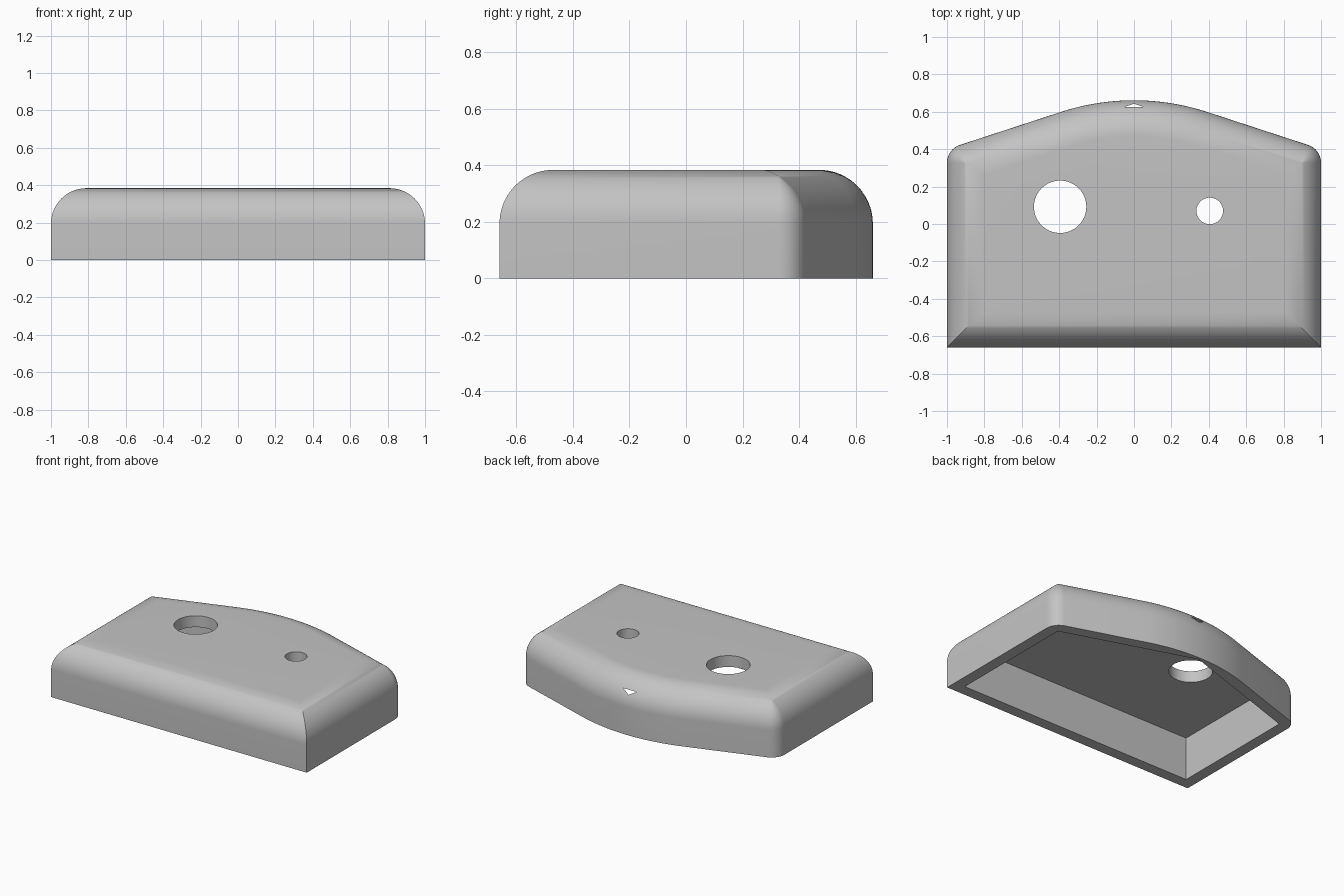
import bpy, bmesh, math
from mathutils import Vector

cube = bpy.data.objects.get("Cube")
if cube:
    bpy.data.objects.remove(cube, do_unlink=True)

HEIGHT, FILLET, WALL = 0.384, 0.19, 0.08
# Sharp outline, counter-clockwise, with a rounding radius for each corner
CORNERS = [((-1, -0.66), 0, 1), ((1, -0.66), 0, 1), ((1, 0.4), 0.1, 12),
           ((0, 0.727), 1.26, 32), ((-1, 0.4), 0.1, 12)]


def outline(inset, rounded=True):
    """Outline moved inwards by inset; corner arcs shrink with it."""
    pts = [Vector(c[0]) for c in CORNERS]
    out = []
    for i, (_, radius, steps) in enumerate(CORNERS):
        a = (pts[i] - pts[i - 1]).normalized()
        b = (pts[(i + 1) % len(pts)] - pts[i]).normalized()
        n1, n2 = Vector((-a.y, a.x)), Vector((-b.y, b.x))
        reach = max(inset, radius) if rounded else inset
        centre = pts[i] + (n1 + n2) * reach / (1 + n1.dot(n2))
        count = steps if rounded else 1
        for s in range(count):
            n = n1.slerp(n2, s / (count - 1)) if count > 1 else n1
            out.append(centre - n * (reach - inset))
    return out


def loft(name, rings):
    """Closed solid through (outline, height) rings."""
    bm = bmesh.new()
    loops = [[bm.verts.new((p.x, p.y, z)) for p in ring] for ring, z in rings]
    for low, high in zip(loops, loops[1:]):
        for i in range(len(low)):
            j = (i + 1) % len(low)
            bm.faces.new((low[i], low[j], high[j], high[i]))
    bm.faces.new(loops[0][::-1])
    bm.faces.new(loops[-1])
    bmesh.ops.remove_doubles(bm, verts=bm.verts, dist=0.00001)
    bmesh.ops.recalc_face_normals(bm, faces=bm.faces)
    mesh = bpy.data.meshes.new(name)
    bm.to_mesh(mesh)
    bm.free()
    obj = bpy.data.objects.new(name, mesh)
    bpy.context.collection.objects.link(obj)
    return obj


def circle(x, y, r, n=64):
    return [Vector((x + r * math.cos(math.tau * i / n),
                    y + r * math.sin(math.tau * i / n))) for i in range(n)]


# Outer body with a quarter-round top edge
STEPS = 20
rings = [(outline(0), 0)]
for k in range(STEPS + 1):
    t = math.pi / 2 * k / STEPS
    rings.append((outline(FILLET * (1 - math.cos(t))),
                  HEIGHT - FILLET + FILLET * math.sin(t)))
cover = loft("cover_shell", rings)

# Straight-sided cavity, open below, and the two top holes
cavity = outline(WALL, rounded=False)
cutters = [loft("cavity_cutter", [(cavity, -0.1), (cavity, HEIGHT - WALL)])]
for name, x, y, r in (("large_hole_cutter", -0.395, 0.092, 0.14),
                      ("small_hole_cutter", 0.405, 0.07, 0.071)):
    ring = circle(x, y, r)
    cutters.append(loft(name, [(ring, 0.15), (ring, 0.6)]))

bpy.ops.object.select_all(action='DESELECT')
bpy.context.view_layer.objects.active = cover
cover.select_set(True)
for cutter in cutters:
    cutter.hide_render = True
    mod = cover.modifiers.new(cutter.name, 'BOOLEAN')
    mod.operation, mod.solver, mod.object = 'DIFFERENCE', 'EXACT', cutter
    bpy.ops.object.modifier_apply(modifier=mod.name)
    bpy.data.objects.remove(cutter, do_unlink=True)

# Plain grey finish
grey = bpy.data.materials.new("light_grey")
grey.use_nodes = True
colour = (0.55, 0.55, 0.55, 1)
grey.diffuse_color = colour
grey.node_tree.nodes["Principled BSDF"].inputs["Base Color"].default_value = colour
cover.data.materials.clear()
cover.data.materials.append(grey)

bpy.ops.object.shade_smooth_by_angle(angle=math.radians(30))
